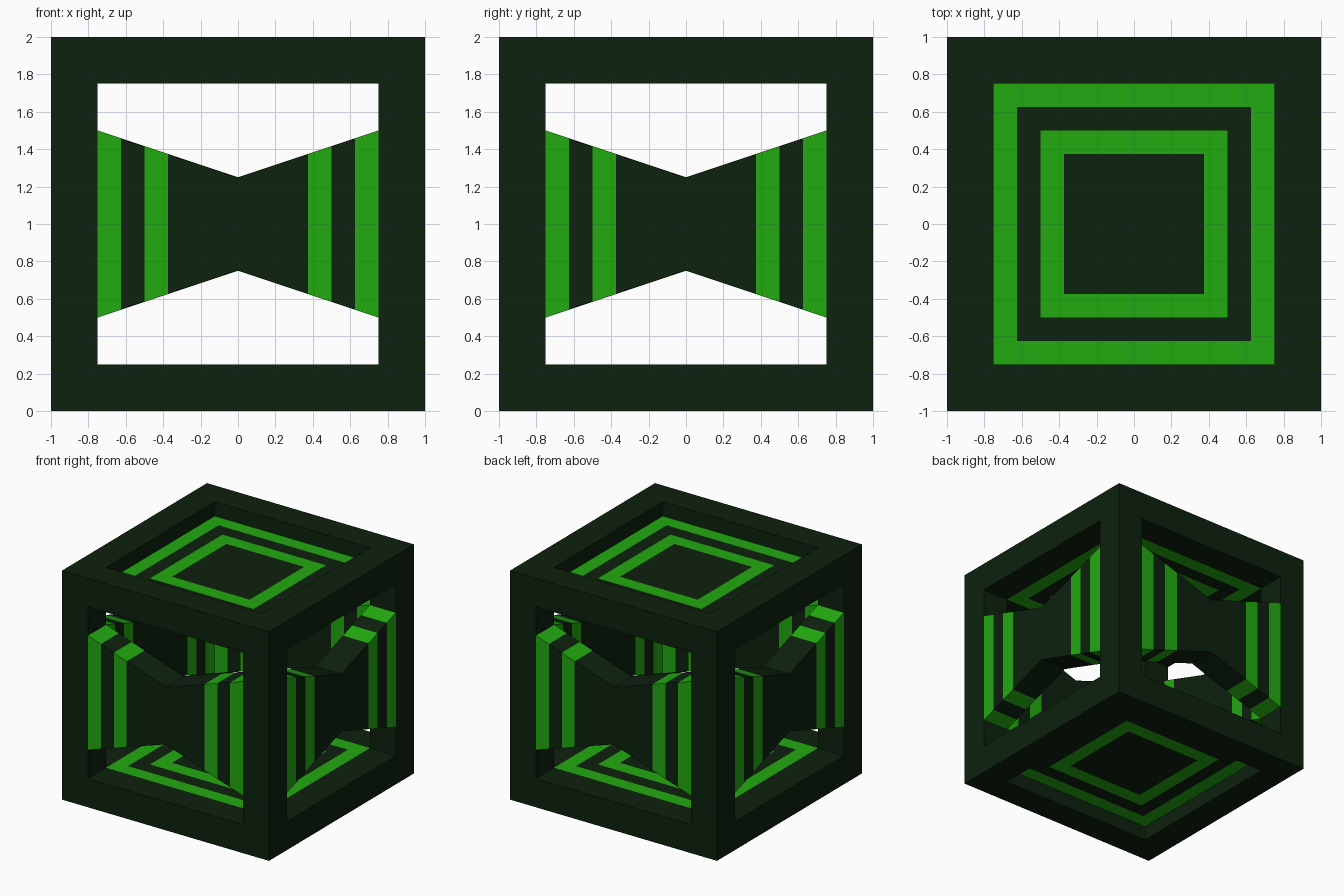
import bpy, bmesh, math
from mathutils import Matrix, Vector
from itertools import product

if "Cube" in bpy.data.objects:
    bpy.data.objects.remove(bpy.data.objects["Cube"])


def material(name, rgb):
    m = bpy.data.materials.new(name)
    m.diffuse_color = (*rgb, 1)
    m.use_nodes = True
    m.node_tree.nodes["Principled BSDF"].inputs["Base Color"].default_value = m.diffuse_color
    return m


MATS = [material("dark green", (0.004, 0.0152, 0.0044)),
        material("bright green", (0.016, 0.402, 0.005))]


def stripe(d):
    # bright bands lie 0.375-0.5 and 0.625-0.75 from the centre
    return 1 if 0.375 < d < 0.5 or 0.625 < d < 0.75 else 0


def finish(bm, name, matrix=Matrix()):
    bmesh.ops.remove_doubles(bm, verts=bm.verts, dist=1e-4)
    bm.transform(matrix)
    me = bpy.data.meshes.new(name)
    bm.to_mesh(me)
    bm.free()
    for m in MATS:
        me.materials.append(m)
    ob = bpy.data.objects.new(name, me)
    bpy.context.collection.objects.link(ob)


def quad(bm, pts, out, mat=0):
    f = bm.faces.new([bm.verts.new(p) for p in pts])
    f.normal_update()
    if f.normal.dot(Vector(out)) < 0:
        f.normal_flip()
    f.material_index = mat


UP = Matrix.Translation((0, 0, 1))

# Cube frame: 3x3x3 cells, solid along the twelve edges, exposed faces only
E = [-1, -0.75, 0.75, 1]


def solid(c):
    return all(0 <= i <= 2 for i in c) and sum(i != 1 for i in c) >= 2


bm = bmesh.new()
for c in product(range(3), repeat=3):
    if not solid(c):
        continue
    for axis, side in product(range(3), (0, 1)):
        n = list(c)
        n[axis] += 2 * side - 1
        if solid(n):
            continue
        a, b = [k for k in range(3) if k != axis]
        pts = []
        for i, j in ((0, 0), (1, 0), (1, 1), (0, 1)):
            p = [0, 0, 0]
            p[axis] = E[c[axis] + side]
            p[a], p[b] = E[c[a] + i], E[c[b] + j]
            pts.append(p)
        out = [0, 0, 0]
        out[axis] = 2 * side - 1
        quad(bm, pts, out)
finish(bm, "cube_frame", UP)

# Four bow-tie side panels, flush with the frame inside and out
X = [-0.75, -0.625, -0.5, -0.375, 0, 0.375, 0.5, 0.625, 0.75]
for k, name in enumerate(("front", "right", "back", "left")):
    bm = bmesh.new()
    for x0, x1 in zip(X, X[1:]):
        h0, h1 = 0.25 + abs(x0) / 3, 0.25 + abs(x1) / 3
        mat = stripe(abs(x0 + x1) / 2)
        for y, s in ((-1, -1), (-0.75, 1)):
            quad(bm, [(x0, y, -h0), (x1, y, -h1), (x1, y, h1), (x0, y, h0)],
                 (0, s, 0), mat)
        for s in (-1, 1):
            quad(bm, [(x0, -1, s * h0), (x1, -1, s * h1),
                      (x1, -0.75, s * h1), (x0, -0.75, s * h0)], (0, 0, s), mat)
    finish(bm, name + "_panel", UP @ Matrix.Rotation(k * math.pi / 2, 4, 'Z'))

# Recessed top and bottom plates with concentric square bands
for s, name in ((1, "top"), (-1, "bottom")):
    bm = bmesh.new()
    for (x0, x1), (y0, y1) in product(zip(X, X[1:]), zip(X, X[1:])):
        mat = stripe(max(abs(x0 + x1), abs(y0 + y1)) / 2)
        for z, n in ((0.875, s), (0.75, -s)):
            quad(bm, [(x0, y0, s * z), (x1, y0, s * z),
                      (x1, y1, s * z), (x0, y1, s * z)], (0, 0, n), mat)
    finish(bm, name + "_plate", UP)
